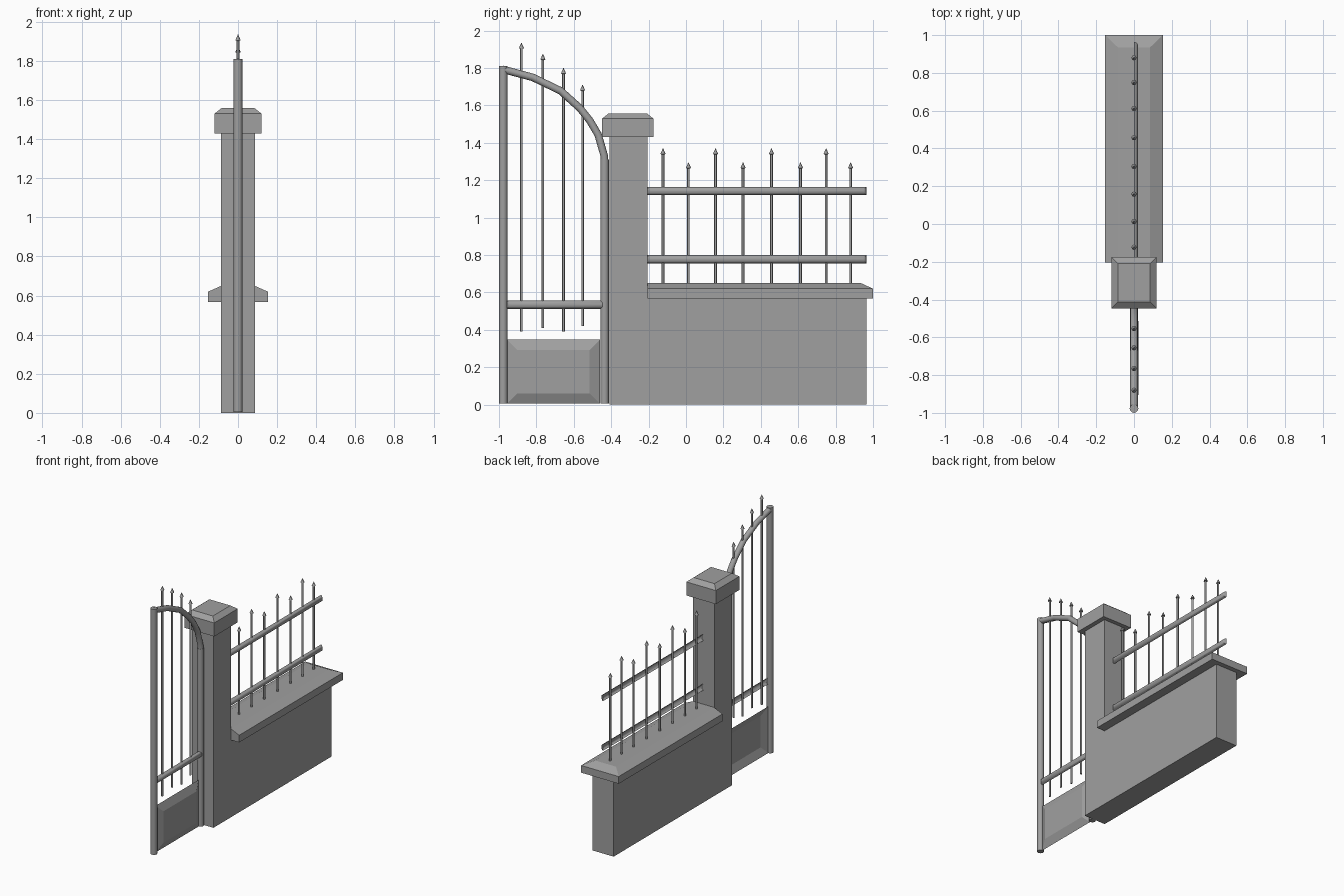
import bpy, bmesh, math
from mathutils import Vector

old = bpy.data.objects.get("Cube")
if old:
    bpy.data.objects.remove(old, do_unlink=True)

grey = bpy.data.materials.new("mid_grey")
grey.use_nodes = True
GREY = (0.35, 0.35, 0.35, 1)
grey.diffuse_color = GREY
grey.node_tree.nodes["Principled BSDF"].inputs["Base Color"].default_value = GREY


def loft(name, rings, start=True, end=True, smooth=False):
    """Skin a list of equal point rings, with optional end caps."""
    bm = bmesh.new()
    loops = [[bm.verts.new(p) for p in ring] for ring in rings]
    n = len(loops[0])
    for a, b in zip(loops, loops[1:]):
        for i in range(n):
            j = (i + 1) % n
            bm.faces.new((a[i], a[j], b[j], b[i]))
    if start:
        bm.faces.new(loops[0][::-1])
    if end:
        bm.faces.new(loops[-1])
    mesh = bpy.data.meshes.new(name)
    bm.to_mesh(mesh)
    bm.free()
    mesh.materials.append(grey)
    obj = bpy.data.objects.new(name, mesh)
    bpy.context.collection.objects.link(obj)
    if smooth:
        bpy.ops.object.select_all(action="DESELECT")
        obj.select_set(True)
        bpy.context.view_layer.objects.active = obj
        bpy.ops.object.shade_smooth_by_angle(angle=math.radians(50))
    return obj


def flat_ring(x, y0, y1, z):
    return [(-x, y0, z), (x, y0, z), (x, y1, z), (-x, y1, z)]


def raised_plate(name, y0, y1, z0, z1, steps, smooth=False):
    """Hollow-backed plate rising towards +x; steps are (inset, height)."""
    rings = [[(h, y0 + i, z0 + i), (h, y1 - i, z0 + i),
              (h, y1 - i, z1 - i), (h, y0 + i, z1 - i)] for i, h in steps]
    return loft(name, rings, start=False, smooth=smooth)


def tube(name, path, radius, sides=12):
    """Round tube following a path of (y, z) points."""
    pts = [Vector((0, y, z)) for y, z in path]
    rings = []
    for k, p in enumerate(pts):
        t = (pts[min(k + 1, len(pts) - 1)] - pts[max(k - 1, 0)]).normalized()
        u = Vector((1, 0, 0))
        v = t.cross(u)
        angles = [2 * math.pi * s / sides for s in range(sides)]
        rings.append([p + radius * (math.cos(a) * u + math.sin(a) * v) for a in angles])
    return loft(name, rings, smooth=True)


def spike(name, y, z0, z1):
    """Thin bar with a pointed head, turned as one profile."""
    profile = [(0.007, z0), (0.007, z1 - 0.032), (0.014, z1 - 0.03), (0.001, z1)]
    rings = [[(r * math.cos(math.pi * s / 4), y + r * math.sin(math.pi * s / 4), z)
              for s in range(8)] for r, z in profile]
    return loft(name, rings, smooth=True)


# Masonry: low wall, sloped coping, pillar and its cap
loft("wall", [flat_ring(0.087, -0.21, 0.965, z) for z in (0, 0.58)])
loft("wall_coping", [flat_ring(0.153, -0.205, 1.0, 0.567),
                     flat_ring(0.153, -0.205, 1.0, 0.62),
                     flat_ring(0.085, -0.205, 0.935, 0.65)])
loft("pillar", [flat_ring(0.087, -0.41, -0.205, z) for z in (0, 1.45)])
loft("pillar_cap", [flat_ring(0.12, -0.448, -0.175, 1.43),
                    flat_ring(0.12, -0.448, -0.175, 1.53),
                    flat_ring(0.085, -0.413, -0.21, 1.558)])

# Horizontal half-round rails
HALF_ROUND = [(0, 0), (0.004, 0.011), (0.011, 0.019), (0.021, 0.022)]
raised_plate("fence_rail_lower", -0.21, 0.965, 0.755, 0.80, HALF_ROUND, True)
raised_plate("fence_rail_upper", -0.21, 0.965, 1.12, 1.165, HALF_ROUND, True)
raised_plate("gate_rail", -0.96, -0.435, 0.512, 0.558, HALF_ROUND, True)

# Gate frame: outer post, then inner post bending into the arch
tube("gate_outer_post", [(-0.977, 0.005), (-0.977, 1.81)], 0.023)
tube("gate_inner_post", [(-0.435, 0.005), (-0.435, 1.31)], 0.023)
tube("gate_arch", [(-0.435, 1.29), (-0.437, 1.33), (-0.47, 1.444), (-0.515, 1.52),
                   (-0.567, 1.585), (-0.67, 1.678), (-0.82, 1.75), (-0.98, 1.793)], 0.02)

# Bevelled kick panel
raised_plate("gate_panel", -0.957, -0.46, 0.005, 0.348, [(0, 0), (0.056, 0.024)])

# Spiked bars of the gate and of the fence
gate_bars = [(-0.88, 0.39, 1.935), (-0.765, 0.41, 1.875),
             (-0.655, 0.39, 1.80), (-0.553, 0.42, 1.71)]
for i, (y, z0, z1) in enumerate(gate_bars):
    spike(f"gate_bar_{i + 1}", y, z0, z1)
for i, y in enumerate((-0.123, 0.013, 0.158, 0.305, 0.457, 0.612, 0.749, 0.88)):
    spike(f"fence_bar_{i + 1}", y, 0.6, 1.295 if i % 2 else 1.37)
